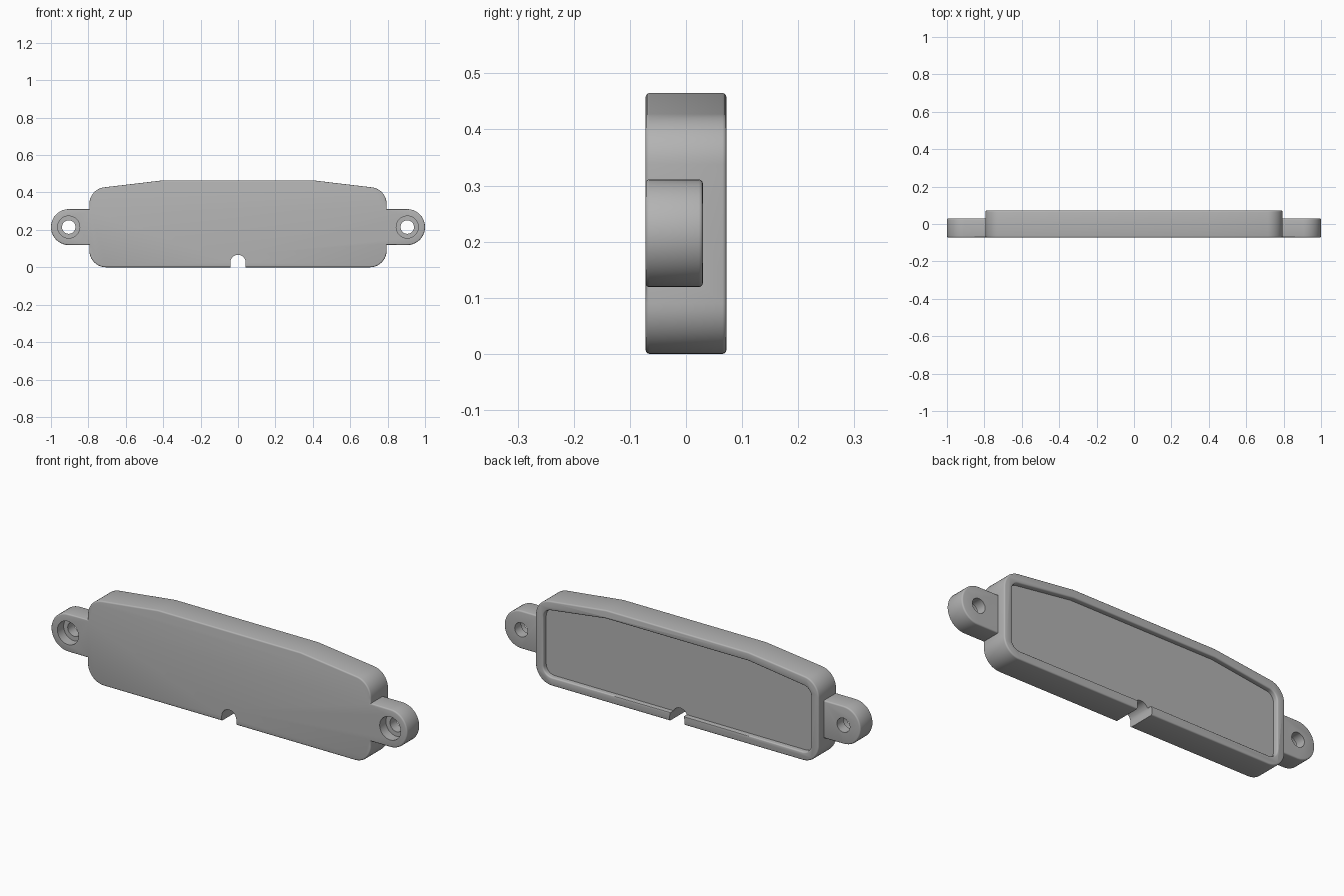
import bpy, bmesh, math
from mathutils import Vector

if "Cube" in bpy.data.objects:
    bpy.data.objects.remove(bpy.data.objects["Cube"], do_unlink=True)

grey = bpy.data.materials.new("plain_grey")
grey.use_nodes = True
colour = (0.45, 0.45, 0.45, 1)
grey.diffuse_color = colour
grey.node_tree.nodes["Principled BSDF"].inputs["Base Color"].default_value = colour

FRONT, BACK, EAR_BACK = -0.072, 0.072, 0.03
HOLE_X, HOLE_Z = 0.905, 0.215
EDGE = 0.007


def rounded(corners, steps=10):
    """Outline from (x, z, radius) corners, each replaced by an arc."""
    out = []
    for i, (x, z, r) in enumerate(corners):
        p = Vector((x, z))
        if r == 0:
            out.append(p)
            continue
        a = (Vector(corners[i - 1][:2]) - p).normalized()
        b = (Vector(corners[(i + 1) % len(corners)][:2]) - p).normalized()
        half = a.angle(b) / 2
        centre = p + (a + b).normalized() * r / math.sin(half)
        start = p + a * r / math.tan(half) - centre
        turn = -start.angle_signed(p + b * r / math.tan(half) - centre)
        for k in range(steps + 1):
            t = turn * k / steps
            c, s = math.cos(t), math.sin(t)
            out.append(centre + Vector((start.x * c - start.y * s,
                                        start.x * s + start.y * c)))
    return out


def prism(name, outline, y0, y1):
    """Extrude an x-z outline along y."""
    bm = bmesh.new()
    face = bm.faces.new([bm.verts.new((p.x, y0, p.y)) for p in outline])
    new = bmesh.ops.extrude_face_region(bm, geom=[face])["geom"]
    bmesh.ops.translate(bm, vec=(0, y1 - y0, 0),
                        verts=[v for v in new if isinstance(v, bmesh.types.BMVert)])
    bmesh.ops.recalc_face_normals(bm, faces=bm.faces)
    mesh = bpy.data.meshes.new(name)
    bm.to_mesh(mesh)
    bm.free()
    mesh.materials.append(grey)
    obj = bpy.data.objects.new(name, mesh)
    bpy.context.collection.objects.link(obj)
    return obj


def circle(x, z, r, n=40):
    return [Vector((x + r * math.cos(2 * math.pi * i / n),
                    z + r * math.sin(2 * math.pi * i / n))) for i in range(n)]


def plate_outline(inset, r):
    """Case outline with shallow sloping shoulders."""
    x = 0.795 - inset
    return rounded([(-x, inset, r), (x, inset, r), (x, 0.418 - inset, r),
                    (0.4, 0.465 - inset, 0), (-0.4, 0.465 - inset, 0),
                    (-x, 0.418 - inset, r)])


def combine(target, tool, operation):
    bpy.context.view_layer.objects.active = target
    mod = target.modifiers.new(operation, 'BOOLEAN')
    mod.operation, mod.solver, mod.object = operation, 'EXACT', tool
    bpy.ops.object.modifier_apply(modifier=mod.name)
    bpy.data.objects.remove(tool, do_unlink=True)


# Case with a mounting ear at each end
case = prism("case", plate_outline(0, 0.09), FRONT, BACK)
for side in (-1, 1):
    arc = [Vector((side * (HOLE_X + 0.095 * math.cos(t)), HOLE_Z + 0.096 * math.sin(t)))
           for t in (math.pi * (k / 20 - 0.5) for k in range(21))]
    root = [Vector((side * 0.7, HOLE_Z + dz)) for dz in (0.096, -0.096)]
    combine(case, prism("ear", arc + root, FRONT, EAR_BACK), 'UNION')

# Shallow back recess and arched cable notch
combine(case, prism("recess", plate_outline(0.043, 0.047), BACK - 0.025, 0.2), 'DIFFERENCE')
arch = [Vector((0.041 * math.cos(t), 0.026 + 0.041 * math.sin(t)))
        for t in (math.pi * k / 16 for k in range(17))]
notch = arch + [Vector((-0.041, -0.1)), Vector((0.041, -0.1))]
combine(case, prism("notch", notch, -0.2, 0.2), 'DIFFERENCE')

# Counterbored screw holes
for side in (-1, 1):
    combine(case, prism("hole", circle(side * HOLE_X, HOLE_Z, 0.036), -0.2, 0.2), 'DIFFERENCE')
    combine(case, prism("bore", circle(side * HOLE_X, HOLE_Z, 0.059), -0.2, FRONT + 0.05),
            'DIFFERENCE')

# Soften the outer front and back edges
bm = bmesh.new()
bm.from_mesh(case.data)
bmesh.ops.remove_doubles(bm, verts=bm.verts, dist=0.0001)
bmesh.ops.dissolve_limit(bm, angle_limit=0.01, verts=bm.verts, edges=bm.edges)


def is_rim(e):
    if len(e.link_faces) != 2 or e.calc_face_angle_signed(0) < 0.8:
        return False
    mid = (e.verts[0].co + e.verts[1].co) / 2
    if abs(e.verts[0].co.y - e.verts[1].co.y) > 0.001:
        return False
    if min(abs(mid.y - y) for y in (FRONT, BACK, EAR_BACK)) > 0.001:
        return False
    near_hole = math.hypot(abs(mid.x) - HOLE_X, mid.z - HOLE_Z) < 0.07
    return not near_hole and not (abs(mid.x) < 0.0415 and mid.z < 0.07)


bmesh.ops.bevel(bm, geom=[e for e in bm.edges if is_rim(e)], offset=EDGE,
                offset_type='OFFSET', segments=3, profile=0.5, affect='EDGES',
                clamp_overlap=False)
bmesh.ops.recalc_face_normals(bm, faces=bm.faces)
bm.to_mesh(case.data)
bm.free()

bpy.ops.object.select_all(action='DESELECT')
case.select_set(True)
bpy.context.view_layer.objects.active = case
bpy.ops.object.shade_smooth_by_angle(angle=math.radians(35))
